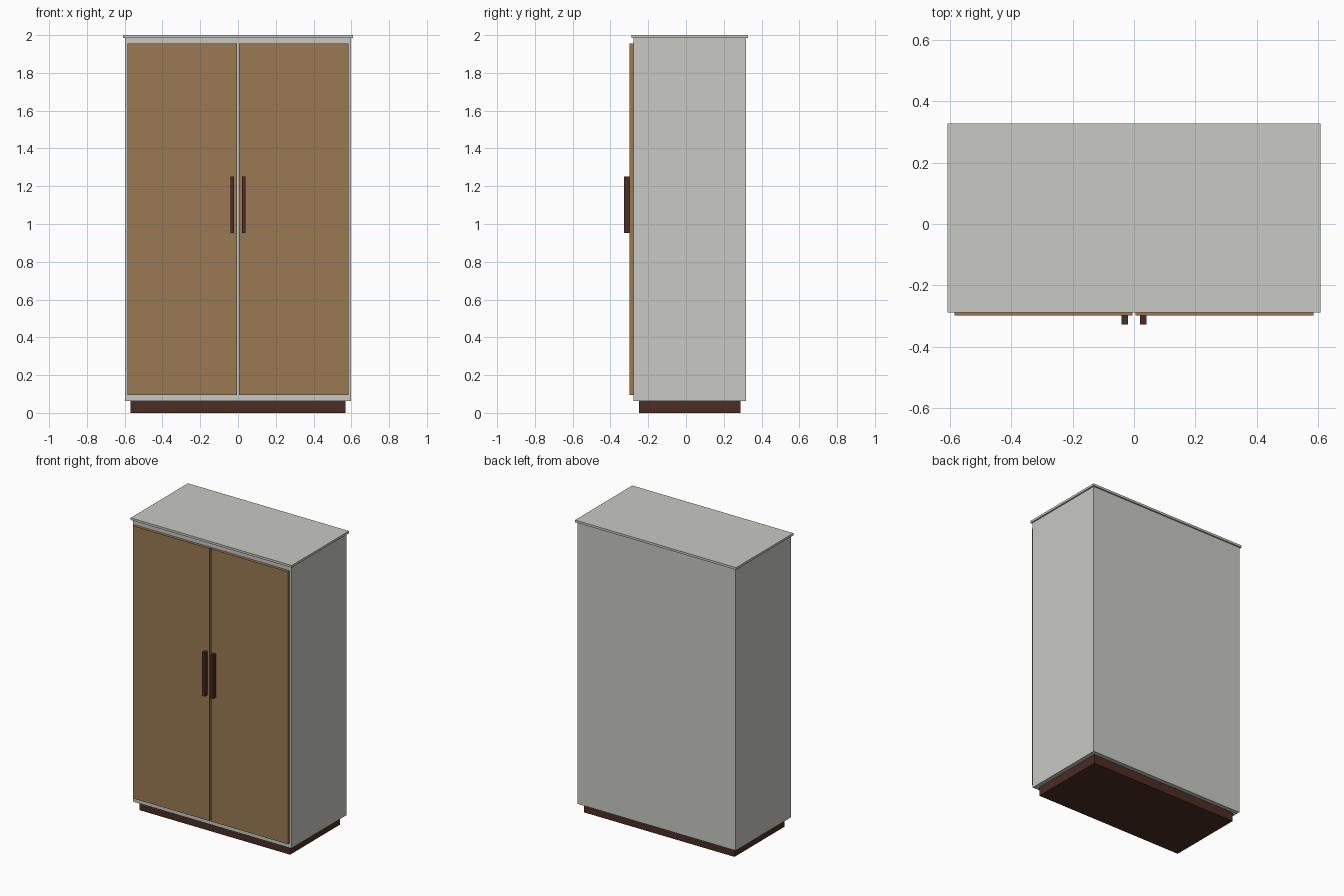
import bpy
import bmesh
from mathutils import Vector

if "Cube" in bpy.data.objects:
    bpy.data.objects.remove(bpy.data.objects["Cube"])


def material(name, colour):
    m = bpy.data.materials.new(name)
    m.diffuse_color = (*colour, 1.0)
    m.use_nodes = True
    m.node_tree.nodes["Principled BSDF"].inputs["Base Color"].default_value = m.diffuse_color
    return m


grey = material("pale_grey_paint", (0.578, 0.584, 0.552))
oak = material("oak_wood", (0.323, 0.195, 0.084))
dark = material("dark_brown_wood", (0.070, 0.026, 0.017))


def box(name, x, y, z, mat):
    """Axis-aligned box from (min, max) ranges."""
    low, high = (Vector(p) for p in zip(x, y, z))
    bm = bmesh.new()
    bmesh.ops.create_cube(bm, size=1.0)
    bmesh.ops.scale(bm, vec=high - low, verts=bm.verts)
    bmesh.ops.translate(bm, vec=(low + high) / 2, verts=bm.verts)
    mesh = bpy.data.meshes.new(name)
    bm.to_mesh(mesh)
    bm.free()
    mesh.materials.append(mat)
    obj = bpy.data.objects.new(name, mesh)
    bpy.context.collection.objects.link(obj)
    return obj


# Recessed plinth, cabinet body and overhanging top board
box("plinth", (-0.568, 0.568), (-0.249, 0.288), (0.0, 0.062), dark)
box("cabinet_body", (-0.598, 0.598), (-0.279, 0.318), (0.062, 1.985), grey)
box("top_board", (-0.608, 0.608), (-0.289, 0.328), (1.985, 2.0), grey)

# Mirrored pair of doors with upright handles
for side, s in (("left", -1), ("right", 1)):
    door_x = sorted((s * 0.005, s * 0.586))
    handle_x = sorted((s * 0.020, s * 0.041))
    box(side + "_door", door_x, (-0.298, -0.279), (0.095, 1.955), oak)
    box(side + "_handle", handle_x, (-0.328, -0.298), (0.952, 1.251), dark)
